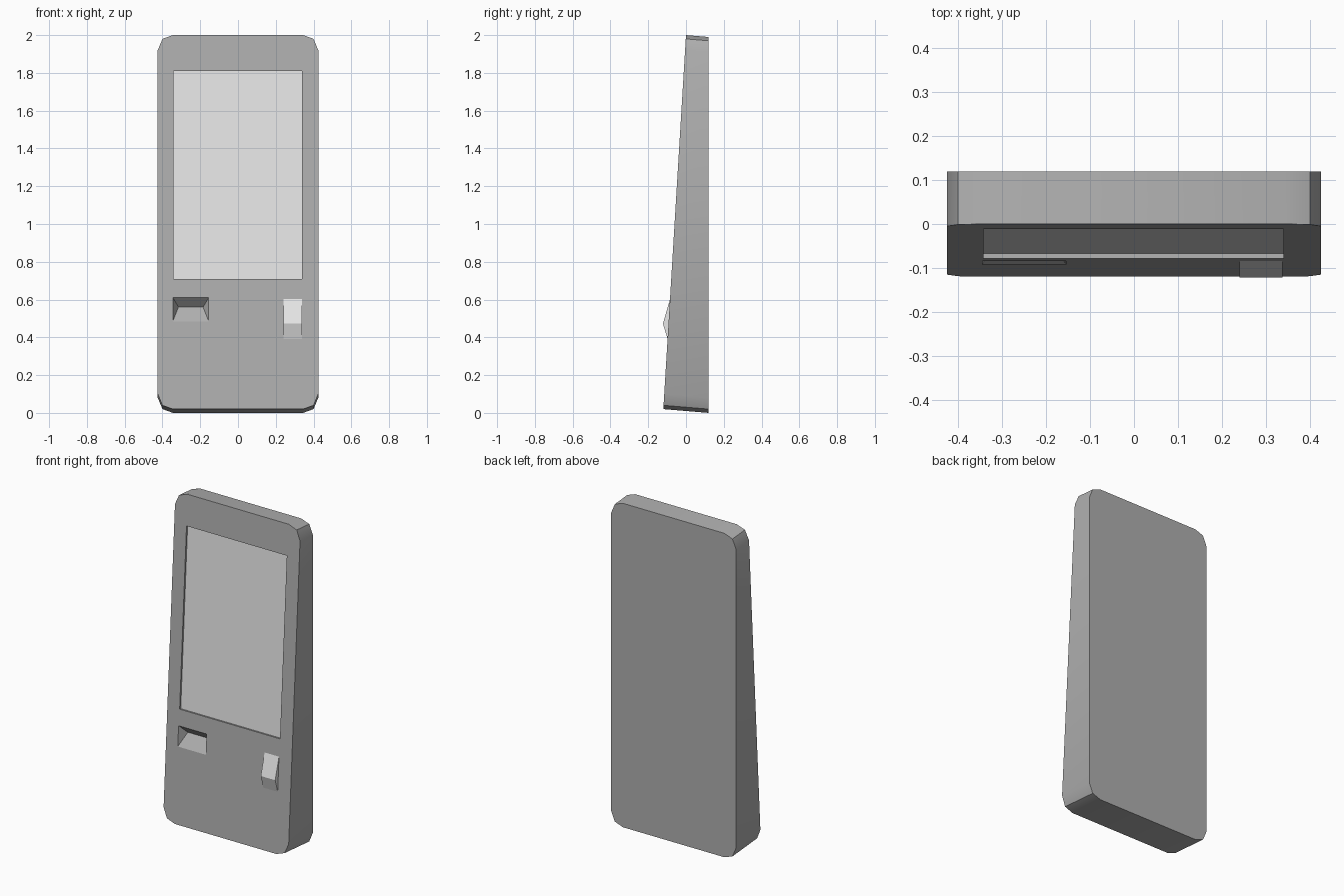
import bpy, bmesh

if "Cube" in bpy.data.objects:
    bpy.data.objects.remove(bpy.data.objects["Cube"])

SLOPE = 0.0606          # lean of the front panel


def material(name, value):
    m = bpy.data.materials.new(name)
    m.diffuse_color = (value, value, value, 1)
    m.use_nodes = True
    m.node_tree.nodes["Principled BSDF"].inputs["Base Color"].default_value = m.diffuse_color
    return m


body_grey = material("body grey", 0.43)
light_grey = material("light grey", 0.80)


def front_y(z):
    return -0.12 + (z - 0.02) * SLOPE


def on_front(x, z, depth):
    """Point measured from the leaning front panel, depth going inwards."""
    return (x, front_y(z) + depth, z - SLOPE * depth)


def finish(name, bm, mat):
    bmesh.ops.recalc_face_normals(bm, faces=bm.faces[:])
    me = bpy.data.meshes.new(name)
    bm.to_mesh(me)
    bm.free()
    me.materials.append(mat)
    ob = bpy.data.objects.new(name, me)
    bpy.context.collection.objects.link(ob)
    return ob


def hull(name, points, mat):
    """Convex solid through the given points."""
    bm = bmesh.new()
    for p in points:
        bm.verts.new(p)
    bmesh.ops.convex_hull(bm, input=bm.verts[:])
    bmesh.ops.dissolve_limit(bm, angle_limit=0.01, verts=bm.verts[:], edges=bm.edges[:])
    return finish(name, bm, mat)


def panel_box(name, x0, x1, z0, z1, d0, d1, mat):
    return hull(name, [on_front(x, z, d) for x in (x0, x1)
                       for z in (z0, z1) for d in (d0, d1)], mat)


# Kiosk body: rounded slab, upright back, leaning front
corner = [(0.425, 0.91), (0.40, 0.97), (0.345, 0.99)]
quarter = corner + [(-x, z) for x, z in reversed(corner)]
outline = [(x, 1.01 + z) for x, z in quarter] + [(-x, 1.01 - z) for x, z in quarter]
bm = bmesh.new()
front = [bm.verts.new((x, front_y(z), z)) for x, z in outline]
back = [bm.verts.new((x, 0.12, z - 0.083 * (0.12 - front_y(z)))) for x, z in outline]
bm.faces.new(front)
bm.faces.new(back)
n = len(outline)
for i in range(n):
    j = (i + 1) % n
    bm.faces.new((front[i], front[j], back[j], back[i]))
body = finish("kiosk_body", bm, body_grey)

# Recess for the screen, and the wedge-shaped receipt tray
screen_cut = panel_box("screen_cutter", -0.342, 0.34, 0.71, 1.81, -0.05, 0.016, body_grey)
tray_points = [on_front(x, z, d) for x in (-0.345, -0.155)
               for z in (0.485, 0.61) for d in (-0.03, 0)]
tray_points += [on_front(x, 0.563, 0.05) for x in (-0.315, -0.185)]
tray_cut = hull("tray_cutter", tray_points, body_grey)

bpy.context.view_layer.objects.active = body
for cutter in (screen_cut, tray_cut):
    mod = body.modifiers.new("cut", 'BOOLEAN')
    mod.operation = 'DIFFERENCE'
    mod.solver = 'EXACT'
    mod.object = cutter
    bpy.ops.object.modifier_apply(modifier=mod.name)
    bpy.data.objects.remove(cutter)

# Soft corners on the body, sharp edges elsewhere
bpy.ops.object.select_all(action='DESELECT')
body.select_set(True)
bpy.ops.object.shade_smooth_by_angle(angle=0.5236)

# Screen pane at the bottom of the recess
panel_box("screen", -0.342, 0.34, 0.71, 1.81, 0.011, 0.018, light_grey)

# Card reader: ridged wedge standing out of the front
profile = [(-0.084, 0.605), (-0.122, 0.472), (-0.097, 0.39), (-0.06, 0.39), (-0.06, 0.605)]
hull("card_reader", [(x, y, z) for x in (0.24, 0.338) for y, z in profile], light_grey)
